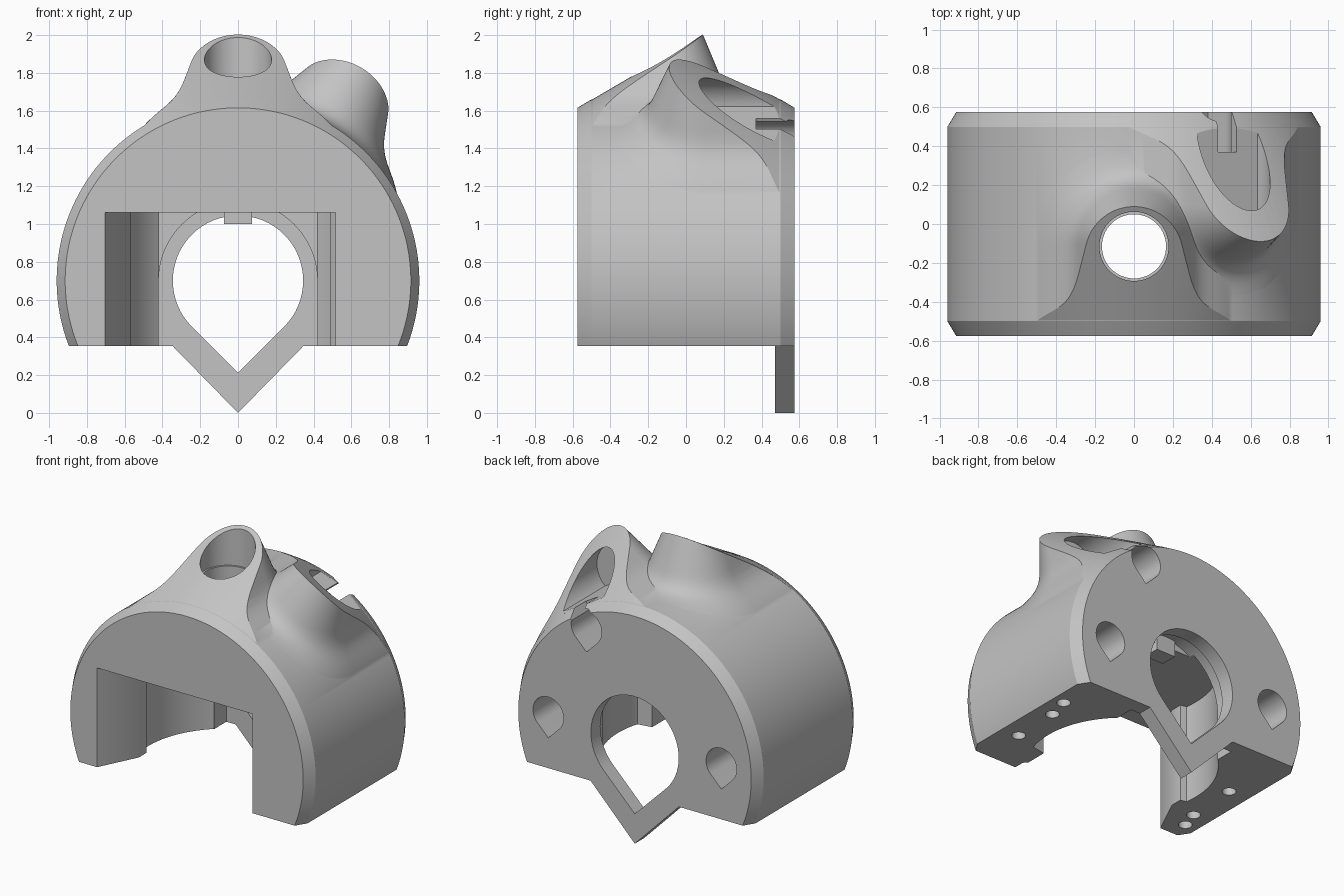
import bpy, bmesh, math
from mathutils import Matrix

if "Cube" in bpy.data.objects:
    bpy.data.objects.remove(bpy.data.objects["Cube"], do_unlink=True)

AXIS_Z = 0.70      # height of the main horizontal axis
R = 0.96           # housing radius
FLOOR = 0.355      # underside of the legs
TILT = math.radians(30)

grey = bpy.data.materials.new("plain_grey")
grey.use_nodes = True
COLOUR = (0.55, 0.55, 0.55, 1)
grey.diffuse_color = COLOUR
grey.node_tree.nodes["Principled BSDF"].inputs["Base Color"].default_value = COLOUR


def finish(name, bm, matrix=None):
    if matrix:
        bm.transform(matrix)
    bmesh.ops.recalc_face_normals(bm, faces=bm.faces)
    mesh = bpy.data.meshes.new(name)
    bm.to_mesh(mesh)
    bm.free()
    mesh.materials.append(grey)
    ob = bpy.data.objects.new(name, mesh)
    bpy.context.scene.collection.objects.link(ob)
    return ob


def skin(name, rings, matrix=None):
    """Closed solid through a stack of equal rings."""
    bm = bmesh.new()
    loops = [[bm.verts.new(p) for p in ring] for ring in rings]
    n = len(loops[0])
    for a, b in zip(loops, loops[1:]):
        for i in range(n):
            j = (i + 1) % n
            bm.faces.new((a[i], a[j], b[j], b[i]))
    bm.faces.new(loops[0])
    bm.faces.new(loops[-1])
    return finish(name, bm, matrix)


def prism_y(name, pts, y0, y1):
    return skin(name, [[(x, y, z) for x, z in pts] for y in (y0, y1)])


def prism_z(name, pts, z0, z1):
    return skin(name, [[(x, y, z) for x, y in pts] for z in (z0, z1)])


def arc(cx, cy, r, a0, a1, n=48):
    angles = [math.radians(a0 + (a1 - a0) * i / n) for i in range(n + 1)]
    return [(cx + r * math.cos(a), cy + r * math.sin(a)) for a in angles]


def disc(cx, cy, r, n=48):
    return arc(cx, cy, r, 0, 360, n)[:-1]


def rect(x0, x1, y0, y1):
    return [(x0, y0), (x1, y0), (x1, y1), (x0, y1)]


def teardrop(cx, cz, r):
    return arc(cx, cz, r, -45, 225) + [(cx, cz - r * math.sqrt(2))]


def turned_y(name, profile, matrix, n=192):
    """Solid of revolution about the y axis from (radius, y) pairs."""
    return skin(name, [[(x, y, z) for x, z in disc(0, 0, r, n)] for r, y in profile], matrix)


def combine(target, tool, operation):
    tool.hide_render = True
    mod = target.modifiers.new(tool.name, "BOOLEAN")
    mod.operation = operation
    mod.solver = "MANIFOLD"
    mod.object = tool
    bpy.context.view_layer.objects.active = target
    bpy.ops.object.modifier_apply(modifier=mod.name)
    bpy.data.objects.remove(tool, do_unlink=True)


def tilted(pts):
    """Turn (across, outward) points into (x, z) in the tilted boss frame."""
    c, s = math.cos(TILT), math.sin(TILT)
    return [(u * c + v * s, AXIS_Z - u * s + v * c) for u, v in pts]


def flared_boss(name, matrix):
    """Bell drawn out towards the end face, trimmed by a cone round the main axis."""
    rings = []
    for k in range(41):
        r = 0.14 + 0.48 * k / 40
        bump = 0.345 - 2.4 * (r - 0.19) if r < 0.284 else 0.12 * math.exp(-20 * (r - 0.284))
        follow = min(max((r - 0.2) / 0.3, 0), 1)
        ring = []
        for x, y in disc(0, 0, r, 96):
            stretch = 0.5 if y < -1e-6 else 0
            z = 0.957 + bump + follow * (math.sqrt(R * R - x * x) - R)
            ring.append((x, y - 0.1 - stretch, z))
        rings.append(ring)
    rings.append([(x, y, 0.5) for x, y, z in rings[-1]])
    bell = skin(name, rings, matrix)
    trim = turned_y("trim_cone", [(0.914, -0.574), (1.54, 0.494)], matrix)
    combine(bell, trim, "INTERSECT")
    return bell


# Housing: chamfered horizontal drum with a flat underside
centre = Matrix.Translation((0, 0, AXIS_Z))
housing = turned_y("housing", [(0.915, -0.575), (R, -0.5), (R, 0.5), (0.915, 0.575)], centre)
combine(housing, prism_z("under_cut", rect(-2, 2, -2, 2), -1, FLOOR), "DIFFERENCE")

# Two flared bosses: one upright at the front, one tilted and facing the back
combine(housing, flared_boss("front_boss", centre), "UNION")
back_turn = centre @ Matrix.Rotation(TILT, 4, "Y") @ Matrix.Rotation(math.pi, 4, "Z")
combine(housing, flared_boss("back_boss", back_turn), "UNION")

# Pointed lip under the back wall
combine(housing, prism_y("pointed_lip", [(0, 0), (0.46, 0.47), (-0.46, 0.47)], 0.47, 0.575), "UNION")

# Main pocket: open front, stepped rims and rounded side walls
plan = [(-0.705, -0.7), (0.515, -0.7), (0.515, -0.5), (0.49, -0.47), (0.49, -0.32)]
plan += arc(0, -0.12, 0.62, -17, 47.2)
plan += arc(0, -0.12, 0.62, 132.8, 188)
plan += [(-0.57, -0.215), (-0.57, -0.30), (-0.705, -0.575)]
combine(housing, prism_z("main_pocket", plan, -0.5, 1.06), "DIFFERENCE")

# Arched recess behind the pocket, then the pointed opening in the back wall
arch = [(0.42, -0.5)] + arc(0, AXIS_Z, 0.42, 0, 180, 64) + [(-0.42, -0.5)]
combine(housing, prism_y("arched_recess", arch, 0.3, 0.47), "DIFFERENCE")
combine(housing, prism_y("back_opening", teardrop(0, AXIS_Z, 0.345), 0.4, 0.7), "DIFFERENCE")

# Screw holes in the back wall
for x, z in ((-0.68, 0.74), (0.68, 0.74), (0.38, 1.43)):
    combine(housing, prism_y("back_hole", teardrop(x, z, 0.12), 0.2, 0.7), "DIFFERENCE")

# Upright bore through the front boss, with a widened mouth
combine(housing, prism_z("front_bore", disc(0, -0.115, 0.165, 64), 0.9, 2.2), "DIFFERENCE")
combine(housing, prism_z("bore_mouth", disc(0, -0.115, 0.178, 64), 1.72, 2.2), "DIFFERENCE")

# Flat-floored pocket in the back boss, and the slot down to its screw hole
combine(housing, prism_y("boss_pocket", tilted(arc(0, 1.02, 0.19, -18.4, 198.4)), 0.0, 0.6), "DIFFERENCE")
combine(housing, prism_y("screw_slot", tilted(rect(-0.055, 0.055, 0.82, 1.15)), 0.37, 0.65), "DIFFERENCE")

# Small holes in the underside of the legs
for x, y in ((0.76, -0.25), (0.77, 0.1), (0.81, 0.26), (-0.74, 0.07), (-0.76, -0.31), (-0.8, -0.44)):
    combine(housing, prism_z("leg_hole", disc(x, y, 0.045, 24), 0.2, 0.55), "DIFFERENCE")

# Small tab hanging from the pocket ceiling
combine(housing, prism_y("ceiling_tab", rect(-0.075, 0.075, 1.0, 1.15), 0.2, 0.32), "UNION")

bpy.ops.object.select_all(action="DESELECT")
housing.select_set(True)
bpy.context.view_layer.objects.active = housing
bpy.ops.object.shade_smooth_by_angle(angle=math.radians(30))
